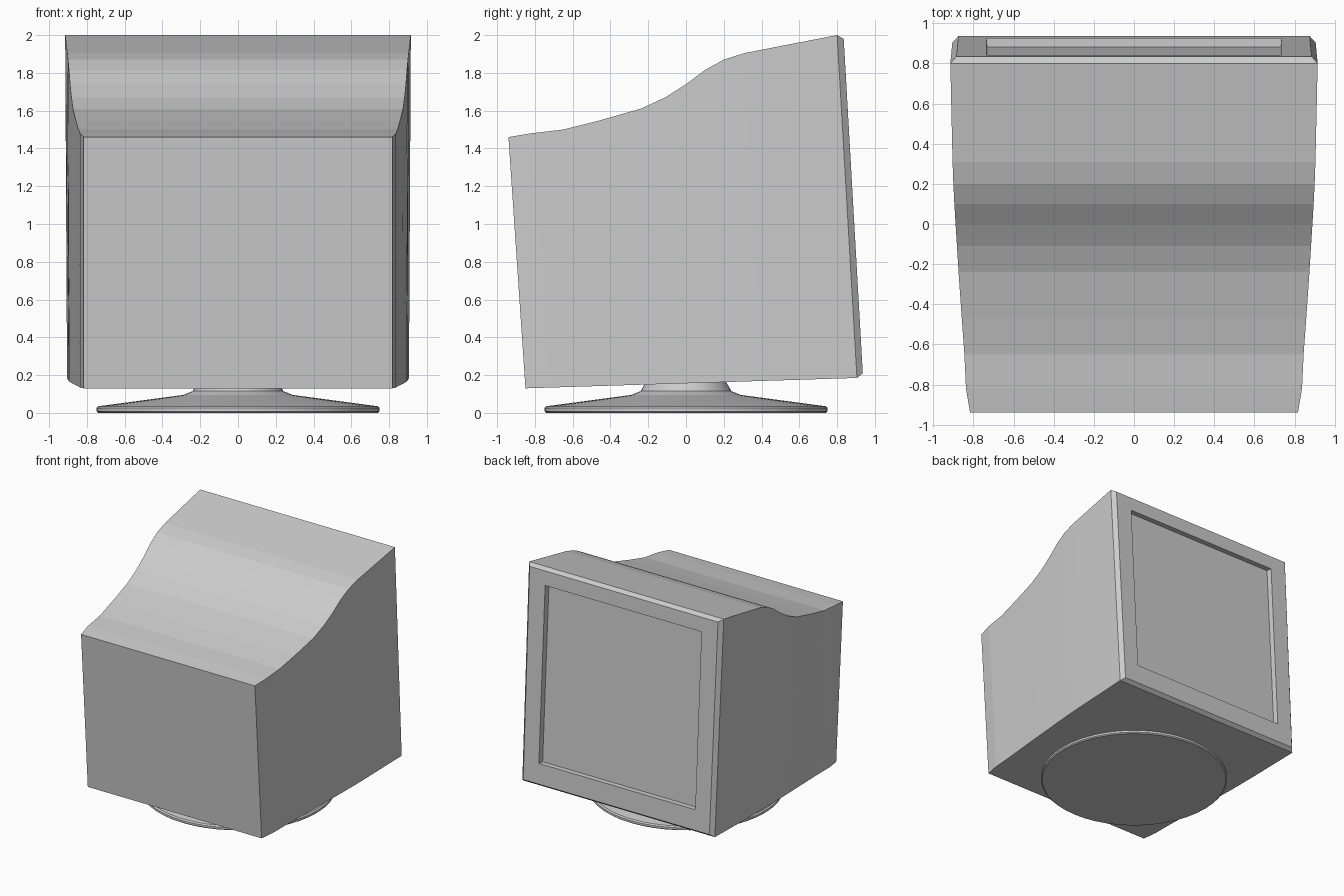
import bpy, bmesh, math

if "Cube" in bpy.data.objects:
    bpy.data.objects.remove(bpy.data.objects["Cube"])


def loft(name, rings, cap_start=False, cap_end=False):
    """Join matching closed rings of points with flat faces."""
    bm = bmesh.new()
    vr = [[bm.verts.new(p) for p in ring] for ring in rings]
    n = len(vr[0])
    for a, b in zip(vr, vr[1:]):
        for i in range(n):
            j = (i + 1) % n
            bm.faces.new((a[i], a[j], b[j], b[i]))
    if cap_start:
        bm.faces.new(list(reversed(vr[0])))
    if cap_end:
        bm.faces.new(vr[-1])
    bmesh.ops.recalc_face_normals(bm, faces=bm.faces)
    mesh = bpy.data.meshes.new(name)
    bm.to_mesh(mesh)
    bm.free()
    obj = bpy.data.objects.new(name, mesh)
    bpy.context.collection.objects.link(obj)
    return obj


def frame(top_w, top_y, top_z, bot_w, bot_y, bot_z):
    """Four-cornered ring, mirrored over x."""
    return [(-top_w, top_y, top_z), (top_w, top_y, top_z),
            (bot_w, bot_y, bot_z), (-bot_w, bot_y, bot_z)]


# casing: top curve as (y, z, half width), lofted from the tube end to the screen
top = [(-0.94, 1.46, 0.817), (-0.82, 1.48, 0.837), (-0.65, 1.50, 0.845),
       (-0.47, 1.545, 0.858), (-0.24, 1.61, 0.874), (-0.11, 1.67, 0.882),
       (0.0, 1.74, 0.889), (0.10, 1.815, 0.895), (0.20, 1.87, 0.90),
       (0.31, 1.905, 0.904), (0.80, 2.0, 0.915)]
casing = []
for y, z, w in top:
    t = (y + 0.94) / 1.74
    casing.append(frame(w, y, z, w - 0.01 * t, -0.85 + 1.755 * t, 0.13 + 0.055 * t))
loft("monitor_casing", casing, cap_start=True)

# bezel: chamfered rim, flat surround and the walls of the screen recess
recess = frame(0.73, 0.797, 1.86, 0.73, 0.882, 0.38)
loft("screen_bezel", [
    casing[-1],
    frame(0.885, 0.835, 1.98, 0.875, 0.936, 0.21),
    frame(0.735, 0.842, 1.86, 0.735, 0.926, 0.38),
    recess])

# screen: flat panel at the back of the recess
screen = loft("screen", [recess, [(x, y - 0.01, z) for x, y, z in recess]],
              cap_start=True, cap_end=True)

# swivel stand: turned profile of (radius, z)
profile = [(0.74, 0.0), (0.75, 0.008), (0.75, 0.025), (0.74, 0.035), (0.29, 0.095),
           (0.24, 0.115), (0.235, 0.125), (0.205, 0.175)]
sides = 48
stand = loft("swivel_stand", [
    [(r * math.cos(2 * math.pi * i / sides), r * math.sin(2 * math.pi * i / sides), z)
     for i in range(sides)] for r, z in profile], cap_start=True, cap_end=True)
bpy.context.view_layer.objects.active = stand
stand.select_set(True)
bpy.ops.object.shade_smooth_by_angle(angle=math.radians(12))
